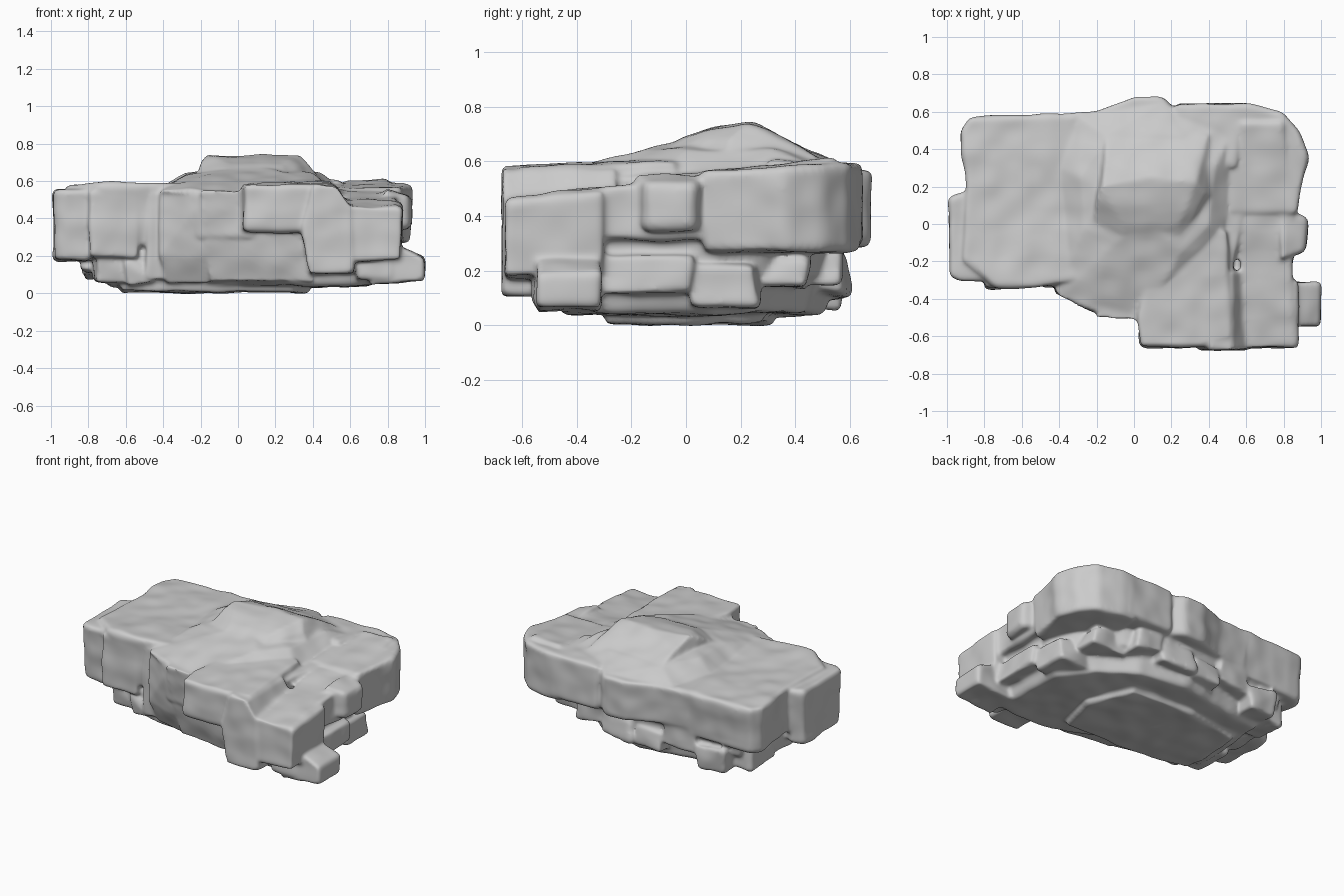
import bpy, bmesh, random
from mathutils import Vector

random.seed(7)
rock = bmesh.new()


def add_part(bm, bevel):
    """Round the edges of one stone and merge it into the rock."""
    bmesh.ops.recalc_face_normals(bm, faces=bm.faces)
    if bevel:
        bmesh.ops.bevel(bm, geom=bm.edges[:], offset=bevel, segments=2,
                        profile=0.5, affect='EDGES', clamp_overlap=True)
    me = bpy.data.meshes.new("stone_tmp")
    bm.to_mesh(me)
    bm.free()
    rock.from_mesh(me)
    bpy.data.meshes.remove(me)


def slab(outline, z0, top, tilt=(0, 0), foot=0.95, bevel=0.022):
    """Prism with a tilted top (height 'top' at the centre) and a narrower foot."""
    bm = bmesh.new()
    n = len(outline)
    c = sum((Vector(p) for p in outline), Vector((0, 0))) / n
    lo, hi = [], []
    for p in outline:
        d = Vector(p) - c
        q = c + d * foot
        lo.append(bm.verts.new((q.x, q.y, z0)))
        hi.append(bm.verts.new((p[0], p[1], top + tilt[0] * d.x + tilt[1] * d.y)))
    bm.faces.new(lo[::-1])
    bm.faces.new(hi)
    for i in range(n):
        j = (i + 1) % n
        bm.faces.new((lo[i], lo[j], hi[j], hi[i]))
    add_part(bm, bevel)


def hull(points, bevel=0):
    bm = bmesh.new()
    for p in points:
        bm.verts.new(p)
    res = bmesh.ops.convex_hull(bm, input=bm.verts[:])
    junk = [g for g in res["geom_interior"] if isinstance(g, bmesh.types.BMVert)]
    bmesh.ops.delete(bm, geom=junk, context='VERTS')
    add_part(bm, bevel)


def chunk(x0, x1, y0, y1, z0, z1, rough=0.03):
    """Irregular angular stone filling a box."""
    r = lambda: random.uniform(0, rough)
    hull([(x0 + r() if x == 0 else x1 - r(), y0 + r() if y == 0 else y1 - r(),
           z0 + r() if z == 0 else z1 - r())
          for x in (0, 1) for y in (0, 1) for z in (0, 1)], 0.012)


# upper layer: left slabs
slab([(-.93, .5), (-.88, .57), (-.3, .595), (-.3, -.3), (-.52, -.34),
      (-.74, -.34), (-.92, -.2), (-.90, .2)], .25, .578, (.01, -.02), .96)
slab([(-.99, -.28), (-.99, .14), (-.9, .18), (-.78, .1), (-.78, -.31), (-.93, -.31)],
     .175, .555, (.03, 0), .92)
chunk(-.8, -.52, -.355, 0, .18, .56)
chunk(-.5, -.34, -.34, 0, .06, .56)

# upper layer: core
slab([(-.45, -.28), (-.38, -.36), (-.2, -.48), (.05, -.52), (.5, -.45), (.58, 0),
      (.75, .5), (.22, .62), (.15, .685), (0, .685), (-.2, .61), (-.45, .59)],
     .29, .558, (0, .02), .97)

# front blocks and the sloping face beneath them
slab([(.01, -.5), (.03, -.66), (.36, -.66), (.53, -.62), (.50, -.03), (.12, 0)],
     .33, .59, (0, .03), .98)
hull([(x, y, z) for y in (-.675, -.25)
      for x, z in ((.38, .1), (.62, .11), (.61, .46), (.53, .575), (.4, .585), (.34, .35))], .012)
hull([(x, y, z) for y, q in ((-.665, 0), (-.3, .04))
      for x, z in ((.58, .17), (.87, .18), (.88, .455 + q), (.58, .47 + q))], .015)
chunk(.62, .85, -.57, -.3, .05, .3)
hull([(-.2, -.5, .55), (.03, -.52, .55), (.3, -.52, .4), (-.18, -.47, .36), (.35, -.5, .24),
      (-.15, -.41, .06), (.4, -.48, .06), (-.2, -.1, .06), (.4, -.1, .06), (0, -.1, .55)])
hull([(-.42, -.36, .55), (-.15, -.49, .55), (-.42, -.37, .2), (-.15, -.44, .2),
      (-.38, -.32, .05), (-.15, -.38, .05), (-.42, 0, .1), (-.15, 0, .55)])

# right side blocks
slab([(.56, -.665), (.87, -.665), (.85, -.25), (.86, .1), (.8, .55), (.56, .55)],
     .31, .537, (0, .122), .97)
slab([(.5, .05), (.87, .05), (.93, .36), (.88, .5), (.79, .6), (.62, .645), (.5, .645)],
     .27, .583, (0, .05), .96)
slab([(.22, .3), (.55, .3), (.6, .645), (.22, .645)], .29, .597, (0, -.03), .97)
slab([(.78, -.2), (.915, -.15), (.93, .03), (.85, .07), (.78, .05)], .35, .54, (-.3, 0))
hull([(x, y, z) for y in (-.55, -.31)
      for x, z in ((.7, .04), (1, .065), (1, .19), (.87, .2), (.75, .3))], .015)
chunk(.6, .86, -.33, .04, .1, .27)
chunk(.55, .83, .0, .27, .04, .24)

# central mound and the peak boulder
hull([(-.42, -.42, .54), (.05, -.5, .55), (.48, -.1, .56), (.53, .5, .58), (.15, .65, .57),
      (-.3, .58, .565), (-.4, .3, .575), (-.27, -.02, .635), (.4, 0, .64), (.43, .3, .645),
      (.25, .47, .635), (-.15, .47, .635), (-.28, .25, .64), (.0, -.25, .615),
      (.25, -.15, .645), (-.1, -.1, .655), (.1, 0, .685)])
hull([(-.22, 0, .64), (-.05, -.1, .65), (.25, -.08, .65), (.42, .15, .64), (.4, .48, .62),
      (-.15, .5, .62), (-.2, .1, .68), (-.17, .2, .738), (.1, .25, .743), (.33, .22, .736),
      (.38, .16, .69), (-.05, 0, .69), (.24, .0, .69), (.33, .34, .69), (-.15, .34, .695)])

# lower layers, stepping inwards and cut back under the rear right corner
slab([(-.8, -.25), (-.3, -.34), (0, -.4), (.4, -.49), (.8, -.45), (.8, .1), (.72, .3),
      (.5, .5), (.2, .59), (-.3, .56), (-.8, .52)], .17, .36, foot=.95)
slab([(-.77, -.22), (-.6, -.29), (0, -.36), (.3, -.5), (.8, -.5), (.78, .1), (.6, .3),
      (.35, .48), (0, .55), (-.3, .5), (-.74, .42)], .04, .22, foot=.91)
slab([(-.65, -.24), (-.35, -.3), (.32, -.31), (.4, .0), (.26, .3), (-.2, .33),
      (-.64, .24)], 0.008, .1, foot=.95, bevel=.01)

# broken stones along the lower layers
for x0, x1, y0, y1, z0, z1 in [
        (-.78, -.55, -.3, .0, .05, .22), (-.62, -.42, -.33, .0, .03, .2),
        (-.86, -.6, -.05, .25, .09, .27), (-.85, -.58, .2, .5, .07, .3),
        (-.72, -.44, .3, .58, .04, .24), (-.5, -.2, .3, .6, .12, .34),
        (-.25, .02, .25, .62, .07, .25), (-.02, .26, .3, .62, .1, .3),
        (.22, .46, .25, .58, .14, .31), (.4, .7, .2, .48, .12, .29)]:
    chunk(x0, x1, y0, y1, z0, z1, .05)

# fuse everything into one weathered rock
mesh = bpy.data.meshes.new("layered_rock")
rock.to_mesh(mesh)
rock.free()
obj = bpy.data.objects.new("layered_rock", mesh)
bpy.context.collection.objects.link(obj)

fuse = obj.modifiers.new("fuse", 'REMESH')
fuse.mode = 'VOXEL'
fuse.voxel_size = 0.011
fuse.use_smooth_shade = True
for name, scale, strength in (("weather", .3, .022), ("chips", .12, .014)):
    tex = bpy.data.textures.new(name, 'CLOUDS')
    tex.noise_scale = scale
    tex.noise_depth = 0
    wear = obj.modifiers.new(name, 'DISPLACE')
    wear.texture = tex
    wear.strength = strength
    wear.mid_level = 0.5
soft = obj.modifiers.new("soften", 'SMOOTH')
soft.factor = 0.5
soft.iterations = 8
